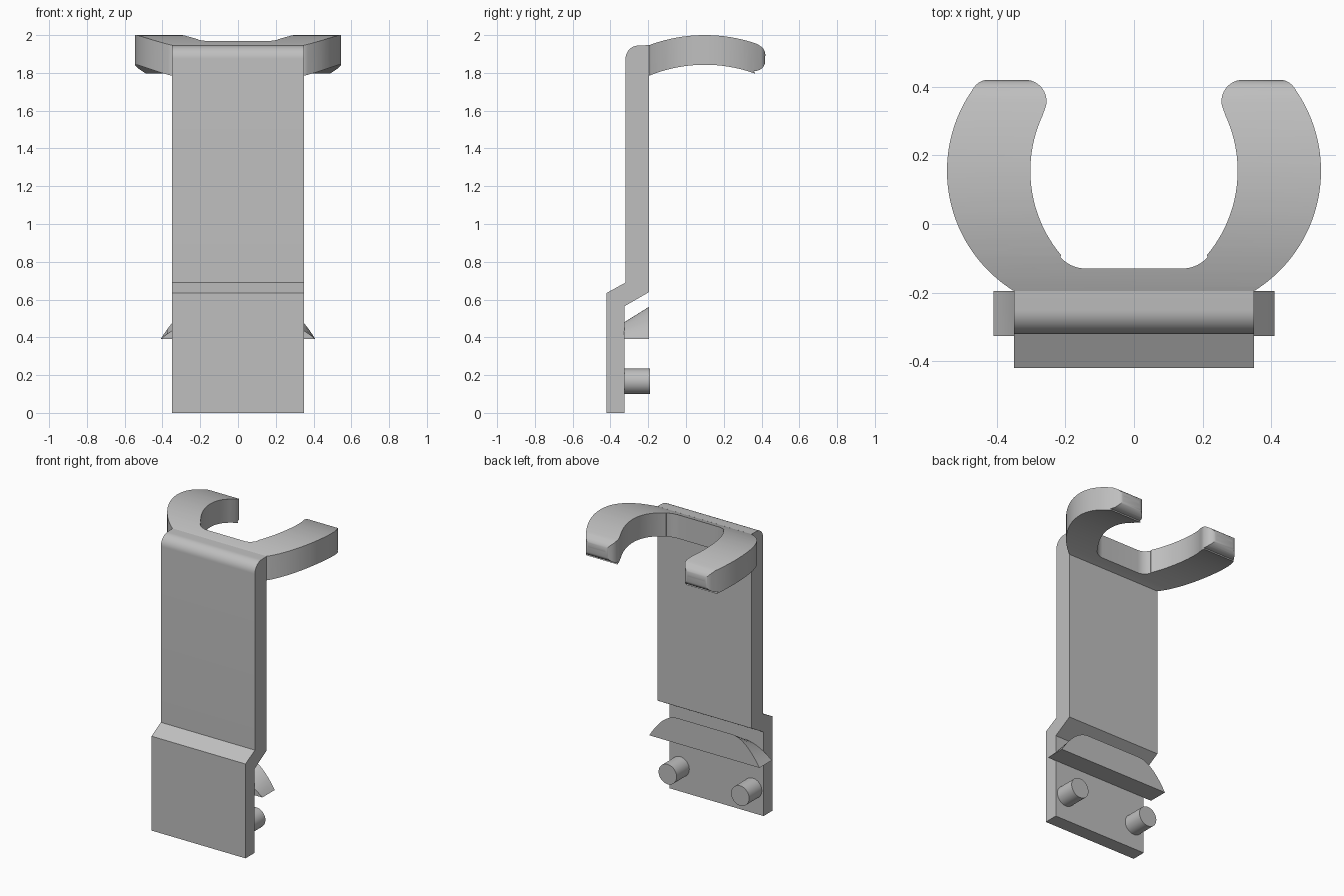
import bpy, bmesh, math
from mathutils import Vector

cube = bpy.data.objects.get("Cube")
if cube:
    bpy.data.objects.remove(cube)

GREY = (0.52, 0.52, 0.52, 1)
mat = bpy.data.materials.new("plain grey")
mat.use_nodes = True
mat.diffuse_color = GREY
mat.node_tree.nodes["Principled BSDF"].inputs["Base Color"].default_value = GREY


def arc(cx, cy, r, a0, a1, n=12):
    """Points along a circular arc, angles in degrees."""
    angles = [math.radians(a0 + (a1 - a0) * i / n) for i in range(n + 1)]
    return [(cx + r * math.cos(a), cy + r * math.sin(a)) for a in angles]


def mirrored(half):
    """Close a right-hand outline with its left-hand copy."""
    return half + [(-x, y) for x, y in reversed(half)]


def loft(name, start, end):
    """Solid between two matching rings of 3D points."""
    bm = bmesh.new()
    a = [bm.verts.new(p) for p in start]
    b = [bm.verts.new(p) for p in end]
    bm.faces.new(a)
    bm.faces.new(b[::-1])
    for i in range(len(a)):
        j = (i + 1) % len(a)
        bm.faces.new((a[i], b[i], b[j], a[j]))
    bmesh.ops.recalc_face_normals(bm, faces=bm.faces)
    mesh = bpy.data.meshes.new(name)
    bm.to_mesh(mesh)
    bm.free()
    mesh.materials.append(mat)
    ob = bpy.data.objects.new(name, mesh)
    bpy.context.collection.objects.link(ob)
    return ob


def side_prism(name, profile, half_width):
    """Extrude a (y, z) profile across x."""
    return loft(name, [(-half_width, y, z) for y, z in profile],
                [(half_width, y, z) for y, z in profile])


def smooth(ob):
    bpy.ops.object.select_all(action='DESELECT')
    ob.select_set(True)
    bpy.context.view_layer.objects.active = ob
    bpy.ops.object.shade_smooth_by_angle(angle=math.radians(30))


# Stepped back plate with a rounded top front edge
plate = side_prism("stepped_plate", [
    (-0.42, 0), (-0.42, 0.635), (-0.32, 0.69),
    *arc(-0.25, 1.875, 0.07, 180, 90),
    (-0.195, 1.947), (-0.195, 0.64), (-0.325, 0.565), (-0.325, 0)], 0.35)
smooth(plate)

# Open clip: plan outline cut to an arched side profile
plan = mirrored([
    (0.345, -0.25), (0.345, -0.195),
    *arc(0.133, 0.155, 0.412, -58, 33, 32),
    *arc(0.425, 0.37, 0.05, 35, 90, 6),
    *arc(0.317, 0.358, 0.062, 90, 205, 14),
    *arc(-0.08, 0.155, 0.382, 25, -40, 24),
    *arc(0.14, -0.03, 0.1, -42, -90, 8)])
clip = loft("clip_arms", [(x, y, 1.6) for x, y in plan],
            [(x, y, 2.2) for x, y in plan])
arch = side_prism("clip_arch_cutter", [
    *arc(0.1, 1.155, 0.845, 116, 71, 28),
    *arc(0.365, 1.895, 0.055, 55, -15, 8),
    *arc(0.365, 1.865, 0.055, -10, -95, 8),
    *arc(0.1, 1.063, 0.78, 70, 118, 28)], 0.8)
arch.hide_render = True
cut = clip.modifiers.new("arch", 'BOOLEAN')
cut.operation = 'INTERSECT'
cut.solver = 'EXACT'
cut.object = arch
bpy.context.view_layer.objects.active = clip
clip.select_set(True)
bpy.ops.object.modifier_apply(modifier="arch")
bpy.data.objects.remove(arch)
smooth(clip)


# Catch ledge whose curved top slopes down towards the plate
def ledge_ring(y, height):
    steps = [i / 12 for i in range(13)]
    half = [(0.41 - 0.21 * t, 0.39 + height * (1 - (1 - t) ** 2)) for t in steps]
    return [Vector((x, y, z)) for x, z in mirrored(half)]


ledge = loft("catch_ledge", ledge_ring(-0.327, 0.09), ledge_ring(-0.195, 0.172))
smooth(ledge)

# Two locating pegs
for side, x in (("left", 0.27), ("right", -0.27)):
    bpy.ops.mesh.primitive_cylinder_add(
        vertices=40, radius=0.067, depth=0.15,
        location=(x, -0.265, 0.167), rotation=(math.pi / 2, 0, 0))
    peg = bpy.context.object
    peg.name = side + "_peg"
    peg.data.materials.append(mat)
    smooth(peg)
